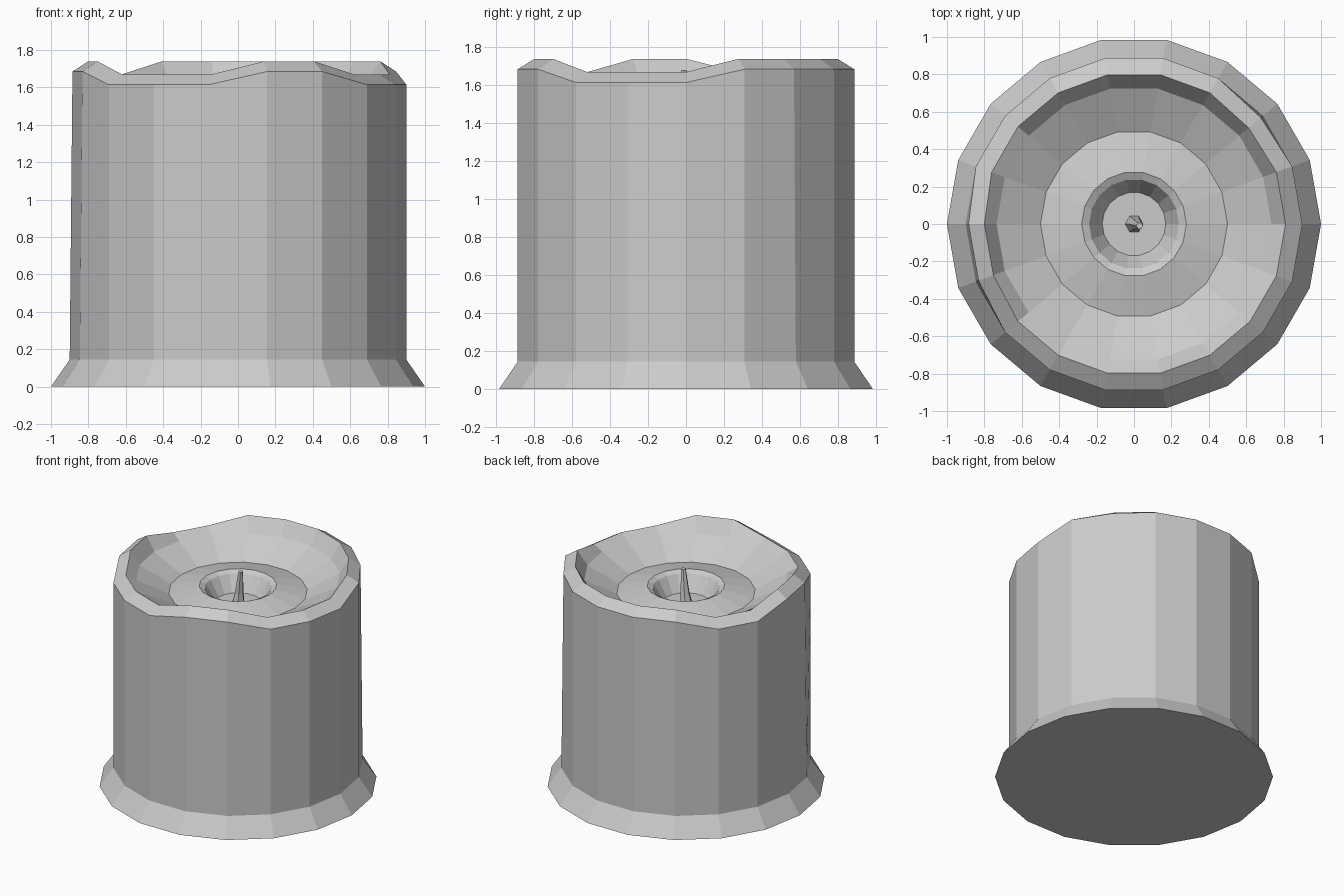
import bpy, bmesh
from math import cos, sin, tau

cube = bpy.data.objects.get("Cube")
if cube:
    bpy.data.objects.remove(cube, do_unlink=True)

SIDES = 18
# Melted rim, one letter per corner: H is high, L is low
RIM = "LHHHHHHLLHHLLLHHLL"
# Corners pushed slightly inward at the top
SOFT_CORNERS = {2, 9, 10}

wax = bpy.data.materials.new("wax grey")
wax.use_nodes = True
wax.diffuse_color = (0.6, 0.6, 0.6, 1)
wax.node_tree.nodes["Principled BSDF"].inputs["Base Color"].default_value = wax.diffuse_color


def ring(bm, radius, height, sides=SIDES, centre=(0, 0), wavy=0.0, soft=0.0):
    """Ring of corners; wavy lifts the high ones, soft pulls some inward."""
    verts = []
    for i in range(sides):
        r = radius - (soft if i in SOFT_CORNERS else 0)
        z = height + (wavy if RIM[i] == "H" else 0)
        a = tau * i / sides
        verts.append(bm.verts.new((centre[0] + r * cos(a), centre[1] + r * sin(a), z)))
    return verts


def loft(bm, rings):
    """Skin neighbouring rings and cap both ends."""
    for low, high in zip(rings, rings[1:]):
        n = len(low)
        for i in range(n):
            j = (i + 1) % n
            bm.faces.new((low[i], low[j], high[j], high[i]))
    bm.faces.new(list(reversed(rings[0])))
    bm.faces.new(rings[-1])


def finish(bm, name):
    bmesh.ops.recalc_face_normals(bm, faces=bm.faces)
    mesh = bpy.data.meshes.new(name)
    bm.to_mesh(mesh)
    bm.free()
    mesh.materials.append(wax)
    obj = bpy.data.objects.new(name, mesh)
    bpy.context.collection.objects.link(obj)
    return obj


# Candle body: flared foot, straight wall, wavy rim, melted bowl and crater
bm = bmesh.new()
loft(bm, [
    ring(bm, 1.0, 0.0),
    ring(bm, 0.9, 0.145),
    ring(bm, 0.9, 1.615, wavy=0.07, soft=0.015),
    ring(bm, 0.81, 1.67, wavy=0.07, soft=0.01),
    ring(bm, 0.735, 1.63),
    ring(bm, 0.5, 1.51),
    ring(bm, 0.28, 1.56),
    ring(bm, 0.24, 1.54),
    ring(bm, 0.17, 1.42),
])
finish(bm, "candle_body")

# Wick: thin six-sided taper leaning a little
bm = bmesh.new()
loft(bm, [
    ring(bm, 0.05, 1.41, sides=6),
    ring(bm, 0.035, 1.5, sides=6, centre=(0.01, 0)),
    ring(bm, 0.018, 1.68, sides=6, centre=(0.03, -0.01)),
])
finish(bm, "wick")
